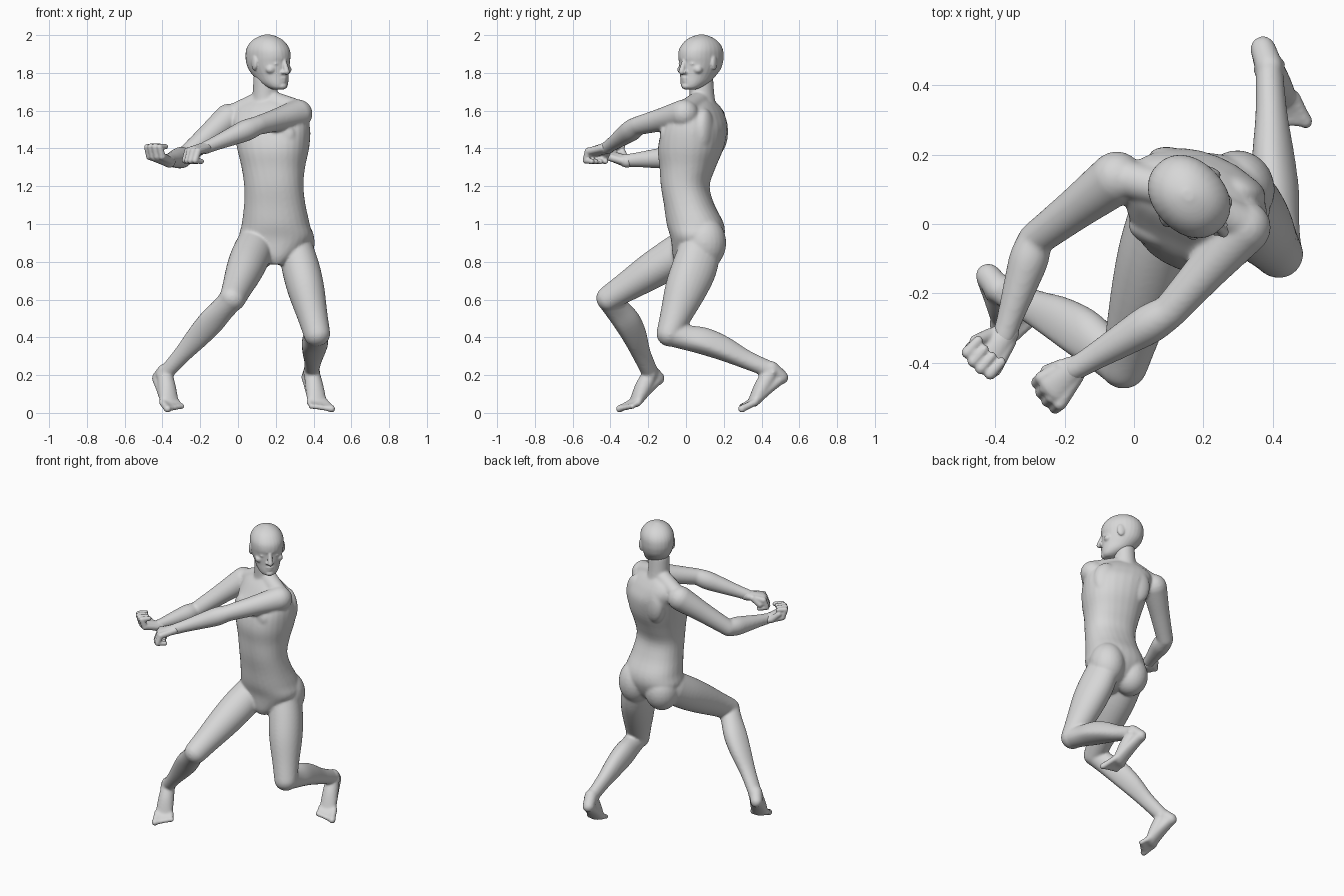
import bpy, bmesh
from math import sin, cos, pi, radians
from mathutils import Vector, Matrix

if "Cube" in bpy.data.objects:
    bpy.data.objects.remove(bpy.data.objects["Cube"], do_unlink=True)

GREY = (0.68, 0.68, 0.68, 1)
skin = bpy.data.materials.new("grey_clay")
skin.use_nodes = True
skin.diffuse_color = GREY
skin.node_tree.nodes["Principled BSDF"].inputs["Base Color"].default_value = GREY

V = Vector
Z = V((0, 0, 1))


def refine(rows, sub=4):
    """Spline through profile rows so that lofts have no bands."""
    out = []
    for i in range(len(rows) - 1):
        p0, p1, p2, p3 = (rows[min(max(i + j, 0), len(rows) - 1)] for j in (-1, 0, 1, 2))
        for s in range(sub):
            t = s / sub
            out.append(tuple(b + t * (c - a) / 2 + t * t * (a - 2.5 * b + 2 * c - d / 2)
                             + t ** 3 * (1.5 * (b - c) + (d - a) / 2)
                             for a, b, c, d in zip(p0, p1, p2, p3)))
    return out + [rows[-1]]


def ring(c, u, v, side, front, back, p=1.0, n=28):
    """Oval cross-section with its own front and back depth."""
    pts = []
    for i in range(n):
        a = 2 * pi * i / n
        x, y = cos(a), sin(a)
        x = abs(x) ** p * (1 if x > 0 else -1)
        y = abs(y) ** p * (1 if y > 0 else -1)
        pts.append(c + u * side * x + v * y * (front if y > 0 else back))
    return pts


def loft(bm, rings):
    rows = [[bm.verts.new(p) for p in r] for r in rings]
    n = len(rows[0])
    for a, b in zip(rows, rows[1:]):
        for i in range(n):
            j = (i + 1) % n
            bm.faces.new((a[i], a[j], b[j], b[i]))
    bm.faces.new(rows[0][::-1])
    bm.faces.new(rows[-1])


def bone(bm, a, b, hint, prof):
    """Round-ended limb segment; prof rows are (t, side, front, back) or (t, radius)."""
    a, b = V(a), V(b)
    n = (b - a).normalized()
    f = V(hint) - n * V(hint).dot(n)
    f = f.normalized() if f.length > 1e-4 else n.orthogonal()
    u = n.cross(f)
    prof = refine([q if len(q) == 4 else (q[0], q[1], q[1], q[1]) for q in prof])
    rings = []

    def cap(q, sign, angles):
        r = min(q[1], (q[2] + q[3]) / 2)
        for g in angles:
            k = cos(radians(g))
            c = a.lerp(b, q[0]) + n * sign * r * sin(radians(g))
            rings.append(ring(c, u, f, q[1] * k, q[2] * k, q[3] * k))
    cap(prof[0], -1, (80, 60, 40, 20))
    for q in prof:
        rings.append(ring(a.lerp(b, q[0]), u, f, *q[1:]))
    cap(prof[-1], 1, (20, 40, 60, 80))
    loft(bm, rings)


def ball(bm, c, size, yaw=0.0):
    m = Matrix.Translation(c) @ Matrix.Rotation(-radians(yaw), 4, 'Z') @ Matrix.Diagonal((*size, 1))
    bmesh.ops.create_uvsphere(bm, u_segments=24, v_segments=16, radius=1, matrix=m)


def finish(bm, name, voxel, passes, matrix=None):
    """Fuse the overlapping volumes into one smooth skin."""
    bmesh.ops.recalc_face_normals(bm, faces=bm.faces)
    me = bpy.data.meshes.new(name)
    bm.to_mesh(me)
    bm.free()
    if matrix:
        me.transform(matrix)
    me.materials.append(skin)
    me.polygons.foreach_set("use_smooth", [True] * len(me.polygons))
    ob = bpy.data.objects.new(name, me)
    bpy.context.collection.objects.link(ob)
    r = ob.modifiers.new("fuse", 'REMESH')
    r.mode, r.voxel_size, r.use_smooth_shade = 'VOXEL', voxel, True
    s = ob.modifiers.new("soften", 'SMOOTH')
    s.factor, s.iterations = 0.5, passes


# ---- body: twisted torso, neck, arms, legs and feet ----
body = bmesh.new()
torso = [  # z, x, y, half width, front, back, yaw
    (0.785, 0.205, 0.00, .035, .05, .06, 0), (0.83, 0.20, 0.03, .10, .10, .12, 0),
    (0.92, 0.20, 0.06, .190, .14, .14, 3), (1.00, 0.20, 0.055, .180, .157, .145, 5),
    (1.10, 0.195, 0.02, .163, .135, .13, 8), (1.20, 0.19, 0.00, .157, .13, .122, 12),
    (1.30, 0.187, 0.01, .168, .145, .142, 17), (1.40, 0.185, 0.02, .190, .16, .172, 21),
    (1.50, 0.178, 0.035, .205, .145, .172, 23), (1.57, 0.165, 0.055, .205, .11, .135, 23),
    (1.62, 0.155, 0.065, .170, .08, .10, 23), (1.655, 0.15, 0.075, .10, .055, .065, 23)]
rings = []
for z, x, y, w, fr, bk, yaw in refine(torso):
    t = radians(yaw)
    rings.append(ring(V((x, y, z)), V((cos(t), -sin(t), 0)), V((-sin(t), -cos(t), 0)), w, fr, bk, 0.88))
loft(body, rings)
bone(body, (.142, .088, 1.60), (.145, .080, 1.77), (.69, -.72, 0), [(0, .078), (.4, .067), (1, .064)])

# chest and shoulder blade masses
t = radians(21)
u, f = V((cos(t), -sin(t), 0)), V((-sin(t), -cos(t), 0))
for s in (-1, 1):
    ball(body, V((.178, .03, 1.47)) + u * s * .08 + f * .095, (.09, .042, .075), 21)
    ball(body, V((.172, .035, 1.49)) + u * s * .095 - f * .105, (.085, .05, .12), 21)
ball(body, (.298, .098, .90), (.108, .115, .14))   # left buttock
ball(body, (.11, .098, .885), (.105, .108, .125))  # right buttock

THIGH_R = [(0, .100, .098, .115), (.25, .104, .096, .114), (.5, .097, .092, .10),
           (.8, .080, .076, .076), (1, .070, .067, .062)]
THIGH_L = [(0, .090, .098, .125), (.25, .100, .104, .135), (.5, .097, .102, .118),
           (.8, .080, .082, .084), (1, .071, .07, .064)]
SHIN = [(0, .066, .064, .060), (.15, .064, .054, .080), (.32, .069, .044, .100),
        (.52, .061, .038, .092), (.75, .046, .038, .062), (1, .039, .04, .048)]
UPPER = [(0, .077), (.25, .069), (.5, .061), (.8, .054), (1, .050)]
FORE = [(0, .050), (.2, .057), (.45, .050), (.8, .038), (1, .034)]

limbs = [  # root, middle joint, end, profiles
    ((.095, .03, .895), (-.03, -.41, .605), (-.388, -.19, .205), THIGH_R, SHIN),    # right leg
    ((.305, .065, .88), (.418, -.087, .418), (.39, .452, .222), THIGH_L, SHIN),     # left leg
    ((-.05, .133, 1.56), (-.285, -.045, 1.355), (-.375, -.325, 1.335), UPPER, FORE),  # right arm
    ((.318, -.01, 1.583), (.10, -.255, 1.52), (-.175, -.42, 1.403), UPPER, FORE)]     # left arm
for a, k, e, p1, p2 in limbs:
    a, k, e = V(a), V(k), V(e)
    bone(body, a, k, k - e, p1)
    bone(body, k, e, k - a, p2)
for sh in ((.305, .005, 1.607), (-.02, .13, 1.583)):   # trapezius
    bone(body, (.145, .088, 1.665), sh, Z, [(0, .052), (1, .055)])


def foot(bm, ankle, heel, pad, toe, medial):
    """Lifted heel with the weight on the toes."""
    ankle, heel, pad, toe = V(ankle), V(heel), V(pad), V(toe)
    side = (pad - heel).cross(Z).normalized() * -medial
    up = (pad - heel).cross(side)
    up = up if up.z > 0 else -up
    bone(bm, ankle + Z * .02, heel, up, [(0, .040), (1, .037)])
    bone(bm, ankle, pad, up, [(0, .041, .044, .04), (.5, .049, .044, .04), (1, .052, .026, .026)])
    bone(bm, heel, pad, up, [(0, .037, .034, .032), (.5, .044, .036, .026), (1, .052, .02, .028)])
    for i in range(5):   # big toe first, on the inner side
        k = (2 - i) * .023
        r = .021 if i == 0 else .016
        end = toe + side * k * 1.08 + (pad - toe) * .1 * i
        bone(bm, pad + side * k * .9, end, up, [(0, .020), (.6, r * .9), (1, r)])
    for s in (-1, 1):    # ankle bones
        ball(bm, ankle + side * s * .032, (.016, .016, .018))


foot(body, (-.388, -.19, .20), (-.42, -.15, .183), (-.362, -.27, .055), (-.328, -.33, .021), -1)
foot(body, (.39, .452, .215), (.372, .505, .188), (.42, .355, .057), (.448, .28, .021), 1)
finish(body, "body", 0.0075, 9)


# ---- head, shaped facing -y and then turned ----
head = bmesh.new()
skull = [  # z, half width, front, back
    (1.712, .030, .098, .045), (1.724, .050, .113, .01), (1.75, .068, .117, -.045),
    (1.785, .080, .116, -.09), (1.82, .091, .117, -.122), (1.855, .099, .117, -.135),
    (1.885, .102, .122, -.139), (1.92, .101, .117, -.135), (1.95, .090, .099, -.120),
    (1.975, .070, .073, -.094), (1.992, .044, .040, -.062), (2.003, .012, .002, -.028)]
loft(head, [ring(V((0, -(fr + bk) / 2, z)), V((1, 0, 0)), V((0, -1, 0)), w,
                 (fr - bk) / 2, (fr - bk) / 2, 0.93) for z, w, fr, bk in refine(skull)])
bone(head, (0, -.113, 1.868), (0, -.134, 1.806), (0, -1, 0), [(0, .011), (.6, .014), (1, .016)])  # nose
bone(head, (-.02, -.111, 1.772), (.02, -.111, 1.772), Z, [(0, .006), (.5, .012), (1, .006)])      # upper lip
bone(head, (-.016, -.111, 1.756), (.016, -.111, 1.756), Z, [(0, .006), (.5, .011), (1, .006)])    # lower lip
ball(head, (0, -.103, 1.73), (.026, .02, .018))                                                  # chin
for s in (-1, 1):
    ball(head, (s * .016, -.118, 1.803), (.011, .013, .009))     # nostril wing
    ball(head, (s * .040, -.098, 1.848), (.018, .012, .009))     # eye
    ball(head, (s * .058, -.072, 1.818), (.028, .026, .024))     # cheekbone
    bone(head, (s * .016, -.114, 1.876), (s * .058, -.092, 1.879), Z, [(0, .008), (1, .007)])  # brow
    ball(head, (s * .098, .012, 1.853), (.012, .026, .040), s * -18)                            # ear
finish(head, "head", 0.0055, 4,
       Matrix.Translation((.165, .073, 0)) @ Matrix.Rotation(radians(44), 4, 'Z'))


# ---- hands: loose fists with four curled fingers and a thumb ----
def hand(name, wrist, d, spread, curl):
    bm = bmesh.new()
    wrist = V(wrist)
    d, spread, curl = (V(v).normalized() * 1.2 for v in (d, spread, curl))
    bone(bm, wrist - d * .015, wrist + d * .07, curl, [(0, .033), (.35, .038, .030, .030), (1, .054, .027, .027)])
    for i in range(4):
        k = i - 1.5
        base = wrist + d * (.082 - .003 * k * k) + spread * k * .025
        mid = base + d * .022 + curl * .036
        tip = mid - d * .038 + curl * .012
        bone(bm, wrist + spread * k * .012, base, curl, [(0, .020), (1, .020)])
        bone(bm, base, mid, d, [(0, .019), (1, .017)])
        bone(bm, mid, tip, d, [(0, .017), (1, .014)])
    root = wrist + d * .02 - spread * .026
    knuckle = root + d * .04 - spread * .016 + curl * .025
    bone(bm, root, knuckle, curl, [(0, .021), (1, .018)])
    bone(bm, knuckle, knuckle + d * .025 + spread * .022 + curl * .018, d, [(0, .017), (1, .013)])
    finish(bm, name, 0.0055, 2)


hand("right_hand", (-.375, -.325, 1.335), (-.65, -.7, .25), (.73, -.68, 0), (.1, .15, 1))
hand("left_hand", (-.175, -.42, 1.403), (-.70, -.66, -.2), (.58, -.81, 0), (.1, .1, -1))
